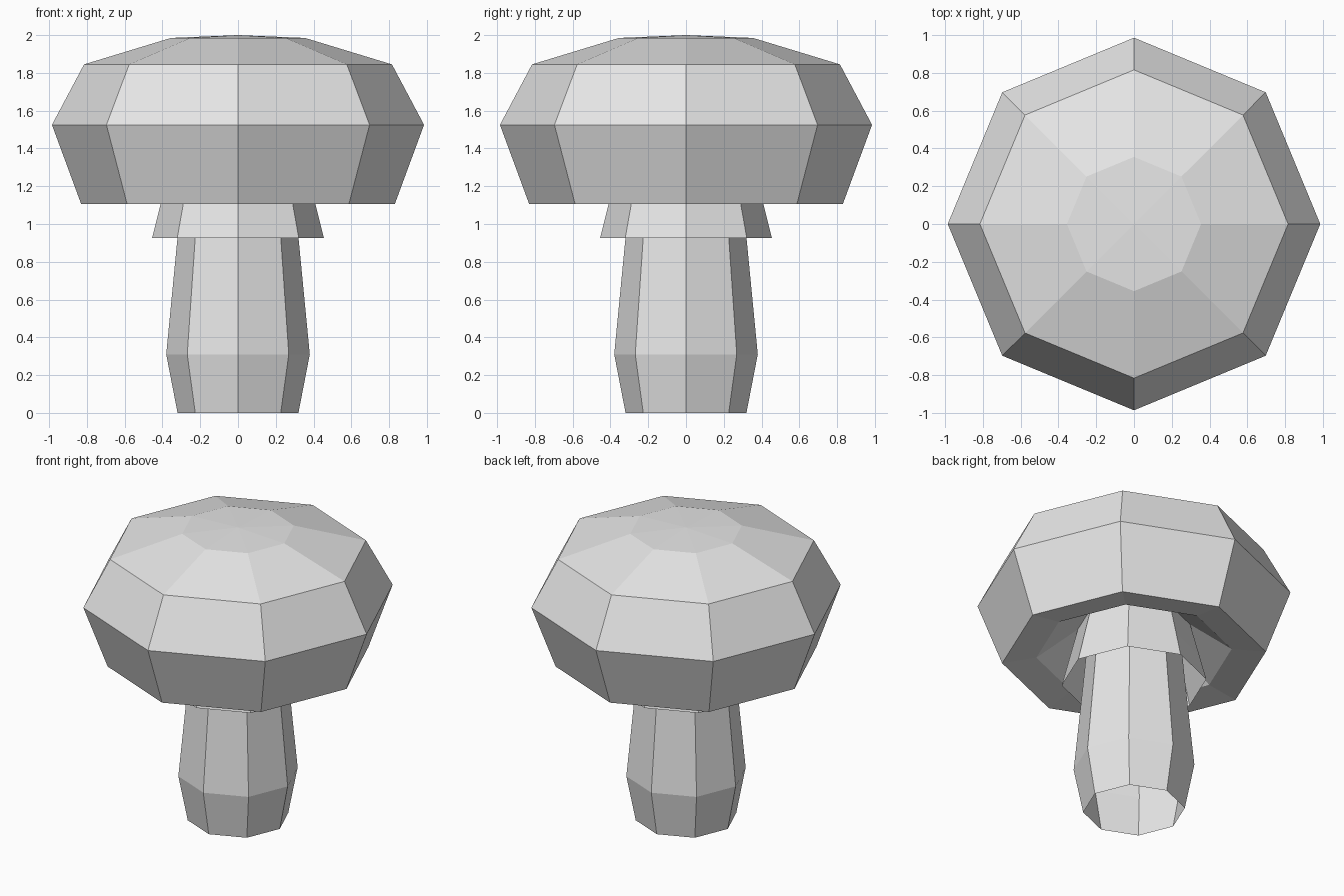
import bpy
import bmesh
from math import cos, sin, tau

SIDES = 8

cube = bpy.data.objects.get("Cube")
if cube:
    bpy.data.objects.remove(cube, do_unlink=True)

# Single plain grey for the whole model
grey = bpy.data.materials.new("light grey")
grey.use_nodes = True
colour = (0.8, 0.8, 0.8, 1.0)
grey.diffuse_color = colour
grey.node_tree.nodes["Principled BSDF"].inputs["Base Color"].default_value = colour


def lathe(name, profile):
    """Turn (radius, height) points into a flat-shaded eight-sided surface."""
    bm = bmesh.new()
    rings = []
    for r, z in profile:
        if r == 0:
            rings.append([bm.verts.new((0, 0, z))] * SIDES)
        else:
            rings.append([bm.verts.new((r * cos(tau * i / SIDES), r * sin(tau * i / SIDES), z))
                          for i in range(SIDES)])
    for low, high in zip(rings, rings[1:]):
        for i in range(SIDES):
            j = (i + 1) % SIDES
            corners = [low[i], low[j], high[j], high[i]]
            bm.faces.new(list(dict.fromkeys(corners)))
    mesh = bpy.data.meshes.new(name)
    bm.to_mesh(mesh)
    bm.free()
    mesh.materials.append(grey)
    obj = bpy.data.objects.new(name, mesh)
    bpy.context.collection.objects.link(obj)
    return obj


# Stem: an open tube that swells near the foot
lathe("stem", [(0.32, 0), (0.38, 0.31), (0.32, 0.93), (0.28, 1.38)])

# Skirt: a thin flared collar hanging around the stem
lathe("skirt", [(0.455, 0.925), (0.41, 1.105), (0.345, 1.36)])

# Cap: hollow underside, sloping rim, bulging side and shallow top
lathe("cap", [(0.28, 1.38), (0.615, 1.135), (0.83, 1.105), (0.985, 1.525),
              (0.815, 1.845), (0.355, 1.985), (0, 2.0)])
